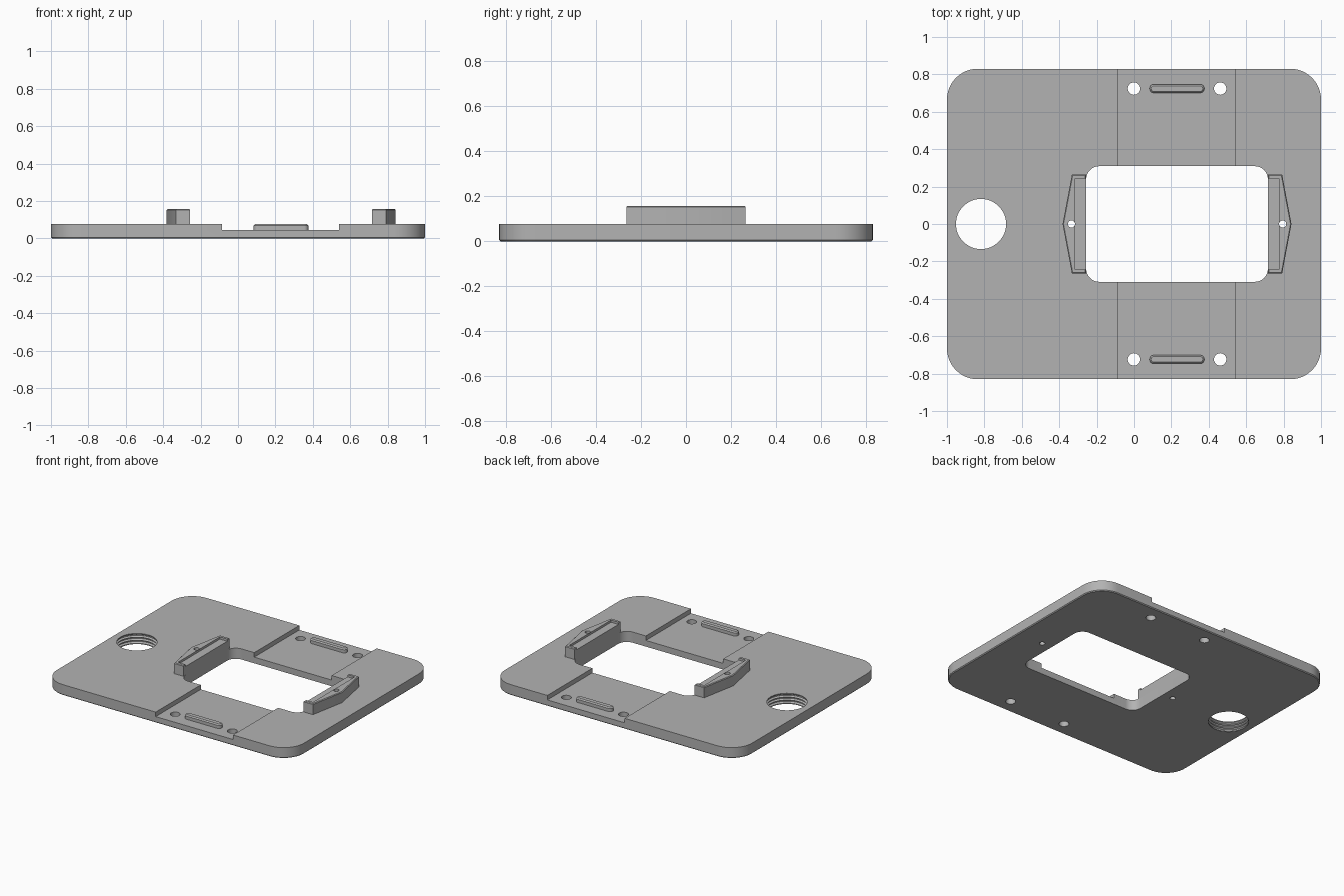
import bpy, bmesh
from math import sin, cos, pi, radians

if "Cube" in bpy.data.objects:
    bpy.data.objects.remove(bpy.data.objects["Cube"], do_unlink=True)

grey = bpy.data.materials.new("plain grey")
grey.use_nodes = True
COLOUR = (0.45, 0.45, 0.45, 1)
grey.diffuse_color = COLOUR
grey.node_tree.nodes["Principled BSDF"].inputs["Base Color"].default_value = COLOUR

TOP, FLOOR, POST_TOP = 0.078, 0.045, 0.157
MID_X = 0.23                      # centre of the window and the channel


def add_object(name, bm):
    bmesh.ops.recalc_face_normals(bm, faces=bm.faces)
    mesh = bpy.data.meshes.new(name)
    bm.to_mesh(mesh)
    bm.free()
    mesh.materials.append(grey)
    obj = bpy.data.objects.new(name, mesh)
    bpy.context.collection.objects.link(obj)
    return obj


def prism(name, outline, z0, z1, chamfer=0, chamfer_z=None):
    """Extrude an outline; optionally chamfer the rim at one height."""
    bm = bmesh.new()
    face = bm.faces.new([bm.verts.new((x, y, z0)) for x, y in outline])
    up = bmesh.ops.extrude_face_region(bm, geom=[face])["geom"]
    bmesh.ops.translate(bm, vec=(0, 0, z1 - z0),
                        verts=[v for v in up if isinstance(v, bmesh.types.BMVert)])
    if chamfer:
        rim = [e for e in bm.edges if all(abs(v.co.z - chamfer_z) < 1e-5 for v in e.verts)]
        bmesh.ops.bevel(bm, geom=rim, offset=chamfer, segments=1, affect="EDGES")
    return add_object(name, bm)


def rounded(cx, cy, hx, hy, r, steps=12):
    """Rounded rectangle outline; a circle when hx = hy = r."""
    pts = []
    for q, (sx, sy) in enumerate([(1, 1), (-1, 1), (-1, -1), (1, -1)]):
        for i in range(steps + 1):
            a = (q + i / steps) * pi / 2
            p = (cx + sx * (hx - r) + r * cos(a), cy + sy * (hy - r) + r * sin(a))
            if not pts or abs(p[0] - pts[-1][0]) + abs(p[1] - pts[-1][1]) > 1e-5:
                pts.append(p)
    if abs(pts[0][0] - pts[-1][0]) + abs(pts[0][1] - pts[-1][1]) < 1e-5:
        pts.pop()
    return pts


def box(cx, cy, hx, hy):
    return [(cx - hx, cy - hy), (cx + hx, cy - hy), (cx + hx, cy + hy), (cx - hx, cy + hy)]


def cut(target, cutter):
    mod = target.modifiers.new("cut", "BOOLEAN")
    mod.operation, mod.solver, mod.object = "DIFFERENCE", "EXACT", cutter
    bpy.ops.object.select_all(action="DESELECT")
    bpy.context.view_layer.objects.active = target
    target.select_set(True)
    bpy.ops.object.modifier_apply(modifier=mod.name)
    bpy.data.objects.remove(cutter, do_unlink=True)


def smooth(obj):
    bpy.ops.object.select_all(action="DESELECT")
    bpy.context.view_layer.objects.active = obj
    obj.select_set(True)
    bpy.ops.object.shade_smooth_by_angle(angle=radians(30))


def thread_cutter(cx, r, depth, turns, sides=48):
    """Stacked rings giving a zigzag bore wall."""
    profile = [(r, -0.02), (r, 0.006)]
    pitch = (TOP - 0.012) / turns
    for i in range(turns):
        z = 0.006 + i * pitch
        profile += [(r + depth, z + pitch * 0.35), (r + depth, z + pitch * 0.65), (r, z + pitch)]
    profile.append((r, TOP + 0.02))
    bm = bmesh.new()
    rings = [[bm.verts.new((cx + pr * cos(2 * pi * i / sides), pr * sin(2 * pi * i / sides), z))
              for i in range(sides)] for pr, z in profile]
    for low, high in zip(rings, rings[1:]):
        for i in range(sides):
            j = (i + 1) % sides
            bm.faces.new((low[i], low[j], high[j], high[i]))
    bm.faces.new(rings[0])
    bm.faces.new(rings[-1])
    return add_object("thread_cutter", bm)


# Base plate with channel, window and holes
plate = prism("base_plate", rounded(0, 0, 1, 0.83, 0.165), 0, TOP, 0.006, 0)
cut(plate, prism("channel_cutter", box(MID_X - 0.002, 0, 0.313, 1), FLOOR, 0.2))
cut(plate, prism("window_cutter", rounded(MID_X, 0, 0.486, 0.309, 0.07), -0.1, 0.2))
cut(plate, thread_cutter(-0.818, 0.134, 0.012, 3))
for side in (-1, 1):
    for dx in (-1, 1):
        cut(plate, prism("screw_cutter", rounded(MID_X + dx * 0.231, side * 0.724, 0.033, 0.033, 0.033),
                         -0.1, 0.2))

# Locating ribs in the channel
for side, label in ((-1, "front"), (1, "back")):
    rib = prism(label + "_rib", rounded(MID_X, side * 0.724, 0.146, 0.023, 0.0225),
                FLOOR - 0.005, TOP - 0.002, 0.008, TOP - 0.002)
    smooth(rib)

# Clip posts beside the window, each with a shallow ledge and a pin hole
for side, label in ((-1, "right"), (1, "left")):
    def at(d):
        return MID_X + side * d
    outline = [(at(0.486), -0.265), (at(0.562), -0.265), (at(0.612), 0),
               (at(0.562), 0.265), (at(0.486), 0.265)]
    post = prism(label + "_post", outline, TOP - 0.002, POST_TOP, 0.005, POST_TOP)
    cut(post, prism("ledge_cutter", box(at(0.506), 0, 0.04, 0.242), POST_TOP - 0.016, 0.3))
    for body in (post, plate):
        cut(body, prism("pin_cutter", rounded(at(0.565), 0, 0.019, 0.019, 0.019), -0.1, 0.3))
    smooth(post)
smooth(plate)
